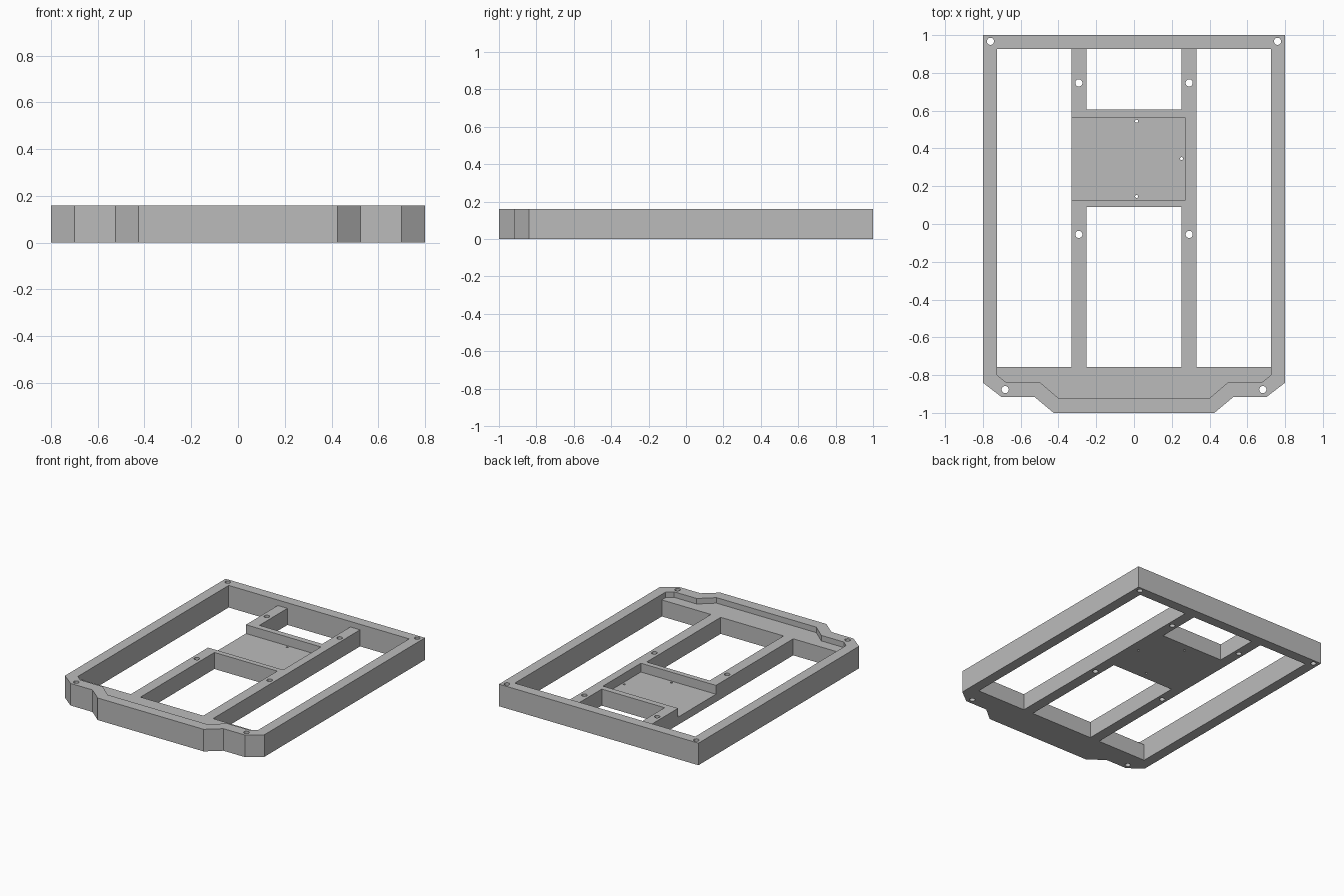
import bpy
import bmesh

if "Cube" in bpy.data.objects:
    bpy.data.objects.remove(bpy.data.objects["Cube"])

HEIGHT = 0.16      # rim top
DECK = 0.12        # top of the bars and front deck
POCKET = 0.056     # pocket floor
BELOW, ABOVE = -0.1, 0.3

grey = bpy.data.materials.new("plain grey")
grey.use_nodes = True
colour = (0.5, 0.5, 0.5, 1)
grey.diffuse_color = colour
grey.node_tree.nodes["Principled BSDF"].inputs["Base Color"].default_value = colour


def prism(name, outline, z0, z1):
    """Extrude a counter-clockwise outline from z0 to z1."""
    bm = bmesh.new()
    face = bm.faces.new([bm.verts.new((x, y, z0)) for x, y in outline])
    top = bmesh.ops.extrude_face_region(bm, geom=[face])["geom"]
    verts = [v for v in top if isinstance(v, bmesh.types.BMVert)]
    bmesh.ops.translate(bm, verts=verts, vec=(0, 0, z1 - z0))
    bmesh.ops.recalc_face_normals(bm, faces=bm.faces)
    mesh = bpy.data.meshes.new(name)
    bm.to_mesh(mesh)
    bm.free()
    mesh.materials.append(grey)
    ob = bpy.data.objects.new(name, mesh)
    bpy.context.scene.collection.objects.link(ob)
    return ob


def box(name, x0, x1, y0, y1, z0=BELOW):
    return prism(name, [(x0, y0), (x1, y0), (x1, y1), (x0, y1)], z0, ABOVE)


def drill(x, y, radius):
    bpy.ops.mesh.primitive_cylinder_add(
        vertices=24, radius=radius, depth=1, location=(x, y, 0))
    ob = bpy.context.object
    ob.name = "hole_cutter"
    ob.data.materials.append(grey)
    return ob


def mirrored(half):
    """Complete a right-hand half outline with its mirror image."""
    return half + [(-x, y) for x, y in reversed(half)]


# Outer body with the stepped front edge
frame = prism("frame", mirrored([
    (0.425, -1), (0.525, -0.917), (0.70, -0.917), (0.80, -0.84), (0.80, 1)]),
    0, HEIGHT)

# Recess inside the rim, down to the deck
cutters = [prism("recess_cutter", mirrored([
    (0.40, -0.922), (0.50, -0.836), (0.68, -0.836), (0.724, -0.80), (0.724, 0.927)]),
    DECK, ABOVE)]

# Open windows at the sides and between the bars
cutters += [
    box("right_window_cutter", -0.724, -0.33, -0.757, 0.927),
    box("left_window_cutter", 0.33, 0.724, -0.757, 0.927),
    box("front_window_cutter", -0.252, 0.252, -0.757, 0.09),
    box("back_window_cutter", -0.252, 0.252, 0.605, 0.927),
    # Shallow pocket, open on the right side
    box("pocket_cutter", -0.45, 0.272, 0.128, 0.562, POCKET),
]

# Mounting holes
for side in (-1, 1):
    for x, y in ((0.76, 0.967), (0.682, -0.877), (0.292, 0.747), (0.292, -0.055)):
        cutters.append(drill(side * x, y, 0.019))
for x, y in ((0.014, 0.544), (0.252, 0.346), (0.014, 0.146)):
    cutters.append(drill(x, y, 0.008))

for cutter in cutters:
    mod = frame.modifiers.new(cutter.name, "BOOLEAN")
    mod.operation = "DIFFERENCE"
    mod.solver = "EXACT"
    mod.object = cutter

# Bake the cuts and remove the cutters
bpy.context.view_layer.update()
evaluated = frame.evaluated_get(bpy.context.evaluated_depsgraph_get())
cut_mesh = bpy.data.meshes.new_from_object(evaluated)
frame.modifiers.clear()
frame.data = cut_mesh
for cutter in cutters:
    bpy.data.objects.remove(cutter)
